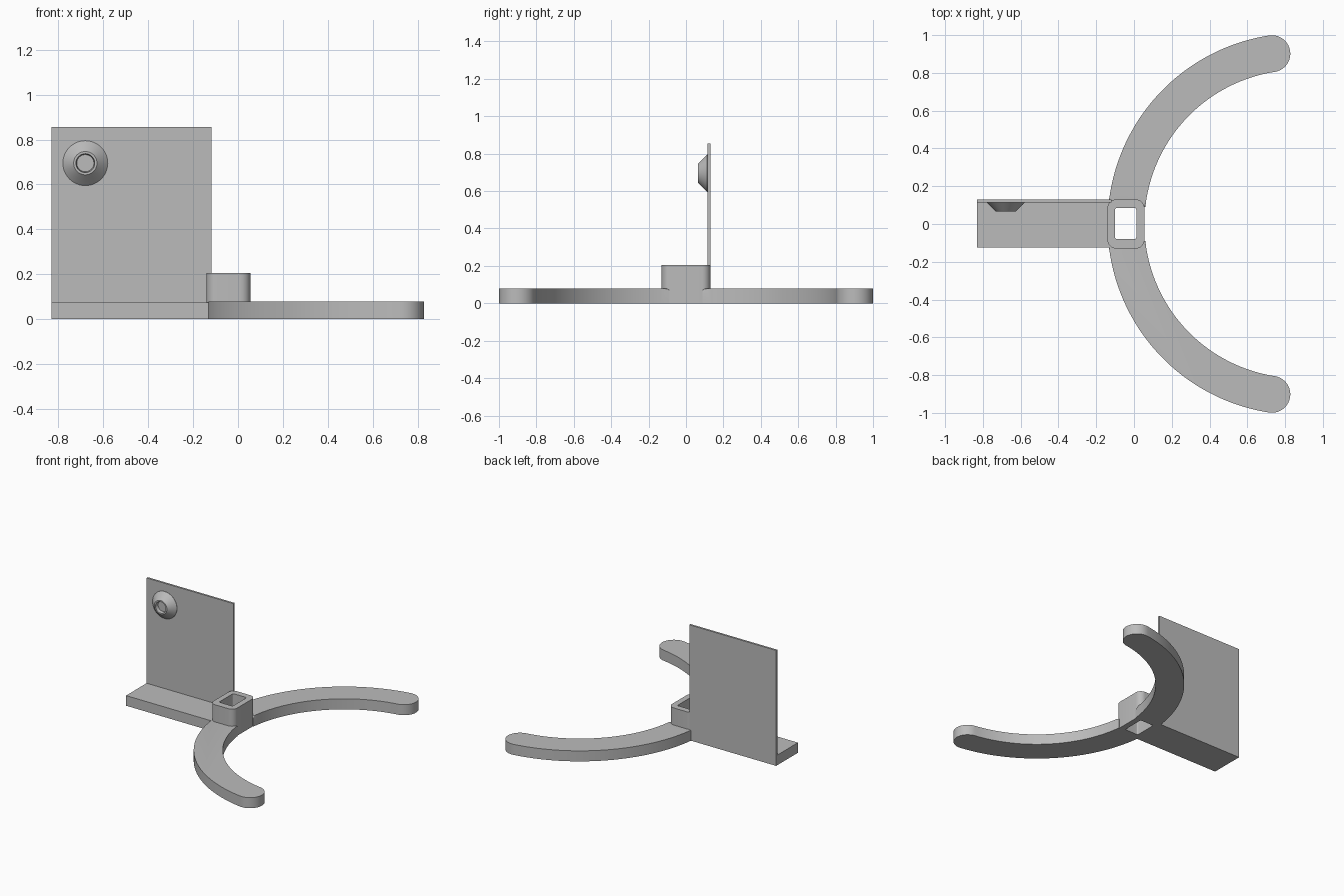
import bpy, bmesh
from math import pi, sin, cos
from mathutils import Matrix, Vector

cube = bpy.data.objects.get("Cube")
if cube:
    bpy.data.objects.remove(cube, do_unlink=True)

grey = bpy.data.materials.new("plain grey")
grey.use_nodes = True
grey.diffuse_color = (0.5, 0.5, 0.5, 1)
grey.node_tree.nodes["Principled BSDF"].inputs["Base Color"].default_value = (0.5, 0.5, 0.5, 1)


def finish(bm, name, smooth=True):
    bmesh.ops.recalc_face_normals(bm, faces=bm.faces)
    mesh = bpy.data.meshes.new(name)
    bm.to_mesh(mesh)
    bm.free()
    mesh.materials.append(grey)
    obj = bpy.data.objects.new(name, mesh)
    bpy.context.collection.objects.link(obj)
    if smooth:
        bpy.ops.object.select_all(action='DESELECT')
        bpy.context.view_layer.objects.active = obj
        obj.select_set(True)
        bpy.ops.object.shade_smooth_by_angle(angle=0.6)
    return obj


def box(name, low, high):
    bm = bmesh.new()
    bmesh.ops.create_cube(bm, size=1)
    low, high = Vector(low), Vector(high)
    for v in bm.verts:
        v.co = (low + high) / 2 + v.co * (high - low)
    return finish(bm, name, smooth=False)


def arc(cx, cy, r, a0, a1, n):
    return [(cx + r * cos(a0 + (a1 - a0) * i / n),
             cy + r * sin(a0 + (a1 - a0) * i / n)) for i in range(n + 1)]


def rounded_rect(x0, x1, y0, y1, r, n=8):
    corners = [(x1 - r, y1 - r), (x0 + r, y1 - r), (x0 + r, y0 + r), (x1 - r, y0 + r)]
    return [p for k, (cx, cy) in enumerate(corners)
            for p in arc(cx, cy, r, k * pi / 2, (k + 1) * pi / 2, n)]


def bridge(bm, loop_a, loop_b):
    n = len(loop_a)
    for i in range(n):
        j = (i + 1) % n
        bm.faces.new((loop_a[i], loop_a[j], loop_b[j], loop_b[i]))


# Curved arms: circular bands with a round tip and softened top edge
CENTRE, MID, HALF = 0.87, 0.9125, 0.0975
THICK = 0.078


def arm(name, side):
    start, end = pi - 0.11, pi - 1.417
    tip = (CENTRE + MID * cos(end), MID * sin(end))
    outline = arc(CENTRE, 0, MID + HALF, start, end, 48)
    outline += arc(*tip, HALF, end, end - pi, 20)[1:-1]
    outline += arc(CENTRE, 0, MID - HALF, end, start, 48)
    bm = bmesh.new()
    bottom = [bm.verts.new((x, side * y, 0)) for x, y in outline]
    top = [bm.verts.new((x, side * y, THICK)) for x, y in outline]
    bm.faces.new(bottom)
    bm.faces.new(top)
    bridge(bm, bottom, top)
    rim = [bm.edges.get((a, b)) for a, b in zip(top, top[1:])]
    bmesh.ops.bevel(bm, geom=rim, offset=0.02, segments=4, profile=0.5, affect='EDGES')
    finish(bm, name)


arm("back_arm", 1)
arm("front_arm", -1)

# Square socket, open right through
bm = bmesh.new()
outer = rounded_rect(-0.14, 0.055, -0.13, 0.13, 0.045)
inner = rounded_rect(-0.1, 0.012, -0.08, 0.085, 0.01)
loops = [[bm.verts.new((x, y, z)) for x, y in pts]
         for pts, z in ((outer, 0), (outer, 0.205), (inner, 0.205), (inner, 0))]
for k in range(4):
    bridge(bm, loops[k], loops[(k + 1) % 4])
finish(bm, "socket")

# Foot bar and upright panel
box("foot_bar", (-0.83, -0.125, 0), (-0.115, 0.12, 0.075))
box("upright_panel", (-0.83, 0.115, 0), (-0.118, 0.13, 0.855))

# Conical knob with a recessed centre, lathed about the y axis
bm = bmesh.new()
profile = [(0.1, 0.118), (0.1, 0.113), (0.052, 0.065), (0.042, 0.065), (0.038, 0.09)]
rings = [[bm.verts.new((-0.68 + x, y, 0.695 + z)) for x, z in arc(0, 0, r, 0, 2 * pi, 48)[:-1]]
         for r, y in profile]
for a, b in zip(rings, rings[1:]):
    bridge(bm, a, b)
bm.faces.new(rings[0])
bm.faces.new(rings[-1])
finish(bm, "knob")
